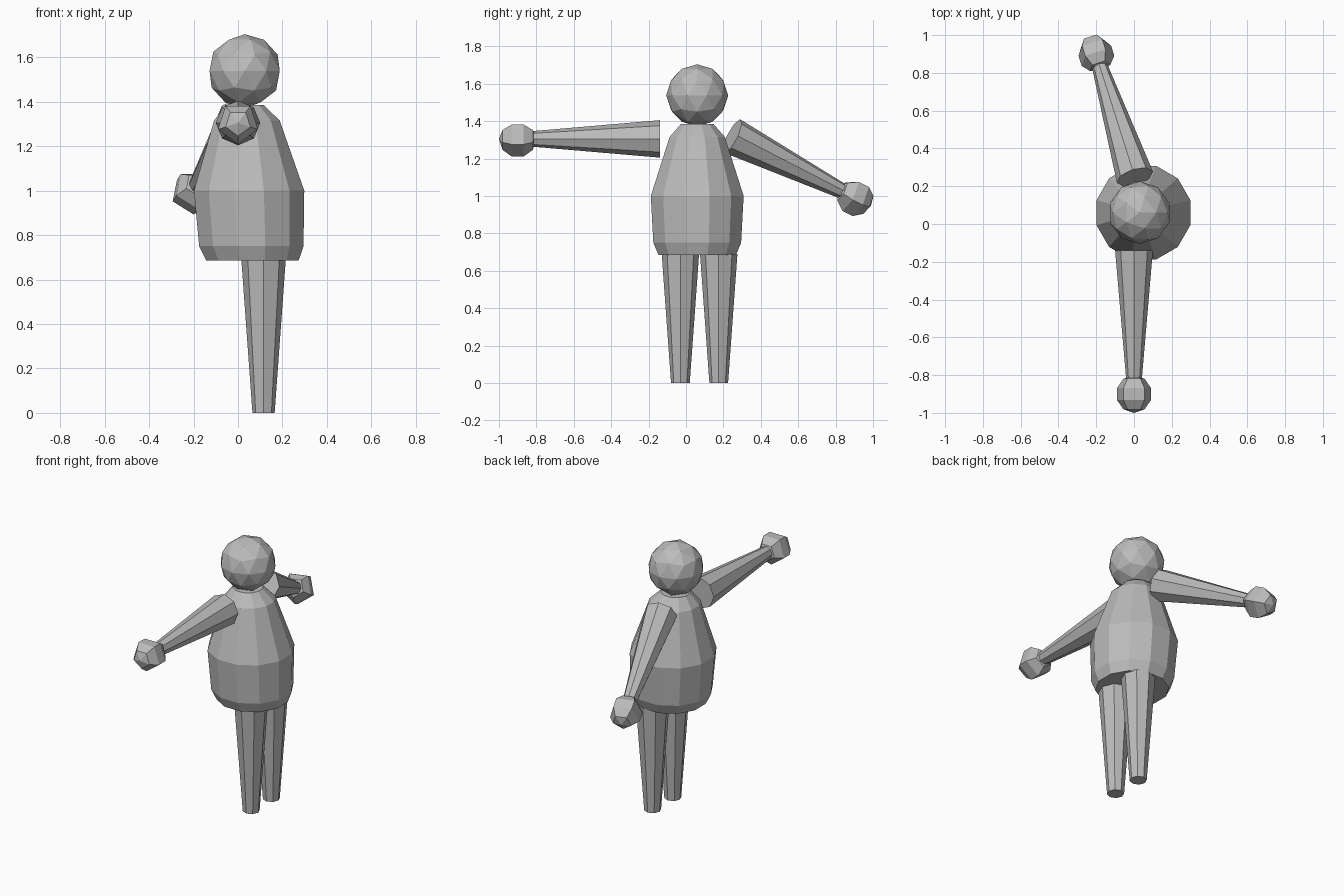
import bpy, bmesh
from math import cos, sin, pi, radians
from mathutils import Vector, Matrix

if "Cube" in bpy.data.objects:
    bpy.data.objects.remove(bpy.data.objects["Cube"])

grey = bpy.data.materials.new("plain_grey")
grey.use_nodes = True
grey.diffuse_color = (0.5, 0.5, 0.5, 1)
bsdf = next(n for n in grey.node_tree.nodes if n.type == 'BSDF_PRINCIPLED')
bsdf.inputs["Base Color"].default_value = grey.diffuse_color


def finish(name, bm, matrix):
    bmesh.ops.recalc_face_normals(bm, faces=bm.faces)
    mesh = bpy.data.meshes.new(name)
    bm.to_mesh(mesh)
    bm.free()
    mesh.materials.append(grey)
    obj = bpy.data.objects.new(name, mesh)
    obj.matrix_world = matrix
    bpy.context.collection.objects.link(obj)
    return obj


def loft(name, rings, sides, phase, matrix):
    """Stack of regular polygons (shift along x, radius, height), capped at both ends."""
    bm = bmesh.new()
    loops = []
    for shift, r, z in rings:
        angles = [phase + 2 * pi * i / sides for i in range(sides)]
        loops.append([bm.verts.new((shift + r * cos(a), r * sin(a), z)) for a in angles])
    for low, high in zip(loops, loops[1:]):
        for i in range(sides):
            j = (i + 1) % sides
            bm.faces.new((low[i], low[j], high[j], high[i]))
    for cap, side in ((loops[0], -1), (loops[-1], 1)):
        bm.faces.new(cap)
    return finish(name, bm, matrix)


def frame(origin, direction):
    """Local z along the direction, local y as close to world up as possible."""
    z = direction.normalized()
    x = Vector((0, 0, 1)).cross(z).normalized()
    y = z.cross(x)
    if y.z < 0:
        x, y = -x, -y
    rot = Matrix((x, y, z)).transposed().to_4x4()
    return Matrix.Translation(origin) @ rot


# Torso: twelve-sided bell, leaning slightly to its right
torso_rings = [(0.065, 0.215, 0.685), (0.06, 0.243, 0.75), (0.05, 0.257, 1.0),
               (0.04, 0.153, 1.315), (0.03, 0.09, 1.385)]
loft("torso", torso_rings, 12, radians(15), Matrix.Translation((0, 0.06, 0)))

# Head: faceted ball
bm = bmesh.new()
bmesh.ops.create_icosphere(bm, subdivisions=2, radius=0.166)
finish("head", bm, Matrix.Translation((0.03, 0.06, 1.538)))

# Legs: tapered and eight-sided
for name, y in (("front_leg", -0.03), ("back_leg", 0.175)):
    loft(name, [(0, 0.05, 0), (0, 0.1, 0.69)], 8, 0, Matrix.Translation((0.115, y, 0)))

# Arms with five-sided round hands
arms = {"front": (Vector((0, -0.14, 1.305)), Vector((0, -0.9, 1.305))),
        "back": (Vector((0.005, 0.248, 1.32)), Vector((-0.203, 0.903, 0.992)))}
for name, (shoulder, hand) in arms.items():
    reach = hand - shoulder
    loft(name + "_arm", [(0, 0.1, 0), (0, 0.04, reach.length - 0.06)], 8, 0,
         frame(shoulder, reach))
    lats = [radians(a) for a in (-89.9, -54, -18, 18, 54, 89.9)]
    ball = [(0, 0.1 * cos(a), 0.1 * sin(a)) for a in lats]
    loft(name + "_hand", ball, 5, -pi / 2, frame(hand, reach))
